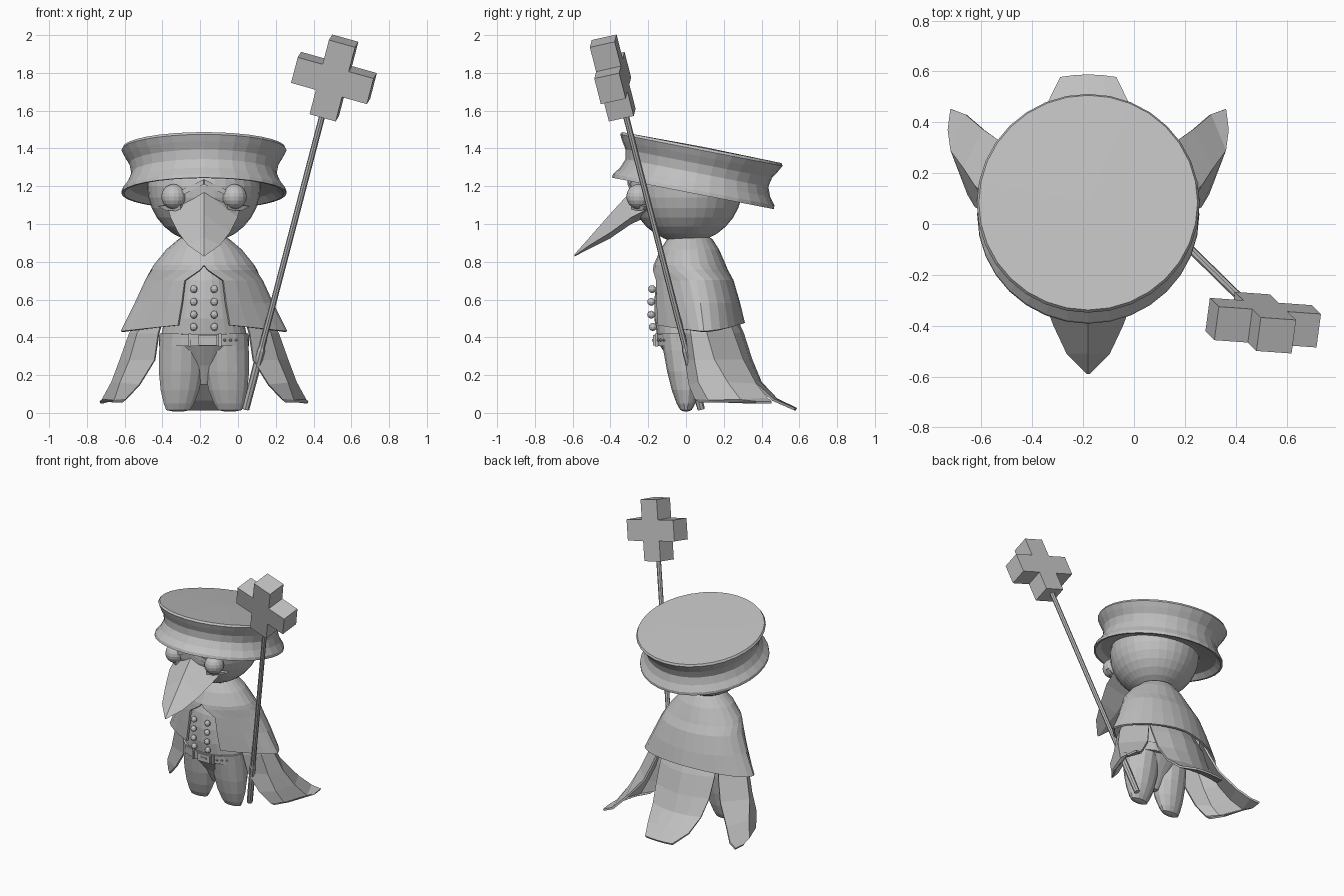
import bpy, bmesh, math
from mathutils import Vector, Matrix

CX = -0.18  # symmetry line of the figure
grey = bpy.data.materials.new("plain_grey")
grey.diffuse_color = (0.53, 0.53, 0.53, 1)


def add(name, bm, thick=0):
    bmesh.ops.remove_doubles(bm, verts=bm.verts, dist=0.0005)
    bmesh.ops.recalc_face_normals(bm, faces=bm.faces)
    me = bpy.data.meshes.new(name)
    bm.to_mesh(me)
    bm.free()
    ob = bpy.data.objects.new(name, me)
    bpy.context.collection.objects.link(ob)
    me.materials.append(grey)
    if thick:
        mod = ob.modifiers.new("cloth", 'SOLIDIFY')
        mod.thickness = thick
        mod.offset = 0
    return ob


def loft(name, rows, closed=False, caps=False, thick=0, mat=None):
    """Skin a list of equally long point rows."""
    bm = bmesh.new()
    vs = [[bm.verts.new(p) for p in r] for r in rows]
    n = len(rows[0])
    for a, b in zip(vs, vs[1:]):
        for i in range(n if closed else n - 1):
            j = (i + 1) % n
            bm.faces.new((a[i], a[j], b[j], b[i]))
    if caps:
        bm.faces.new(vs[0])
        bm.faces.new(vs[-1])
    if mat:
        bm.transform(mat)
    return add(name, bm, thick)


def ring(z, rx, ry, x=0, y=0, n=24):
    return [(x + rx * math.sin(2 * math.pi * i / n),
             y - ry * math.cos(2 * math.pi * i / n), z) for i in range(n)]


def ball(name, loc, r, seg, rings, scale=(1, 1, 1), top=1):
    bm = bmesh.new()
    bmesh.ops.create_uvsphere(bm, u_segments=seg, v_segments=rings, radius=r)
    for v in bm.verts:
        if v.co.z > 0:
            v.co.z *= top
    bm.transform(Matrix.Translation(loc) @ Matrix.Diagonal((*scale, 1)))
    return add(name, bm)


def box(name, loc, size):
    bm = bmesh.new()
    bmesh.ops.create_cube(bm, size=1)
    bm.transform(Matrix.Translation(loc) @ Matrix.Diagonal((*size, 1)))
    return add(name, bm)


# Head (flattened under the hat) and goggle eyes
ball("head", (CX, 0.0, 1.2), 0.3, 32, 16, top=0.55)
for s in (-1, 1):
    ball("eye", (CX + s * 0.16, -0.25, 1.145), 0.066, 16, 10)
    # mask corner and brow strap beside each eye
    loft("mask_corner", [[(CX + s * 0.12, -0.28, 1.11), (CX + s * 0.12, -0.28, 1.07)],
                         [(CX + s * 0.24, -0.21, 1.095), (CX + s * 0.2, -0.22, 1.075)]], thick=0.02)
    loft("brow_strap", [[(CX, -0.3, 1.235), (CX, -0.3, 1.21)],
                        [(CX + s * 0.14, -0.27, 1.17), (CX + s * 0.14, -0.27, 1.14)]], thick=0.02)

# Beak: kite sections (y, ridge z, half width, side z, keel z)
beak = [(-0.2, 1.25, 0.19, 1.08, 1.04), (-0.29, 1.175, 0.178, 1.035, 1.0),
        (-0.4, 1.055, 0.137, 0.955, 0.925), (-0.51, 0.93, 0.085, 0.888, 0.87),
        (-0.59, 0.84, 0.006, 0.832, 0.828)]
loft("beak", [[(CX, y, t), (CX + w, y, m), (CX, y, k), (CX - w, y, m)]
              for y, t, w, m, k in beak], closed=True, caps=True)

# Hat: tilted lathe, open below with an inner lining
tilt = Matrix.Translation((CX, 0.037, 1.162)) @ Matrix.Rotation(math.radians(-11), 4, 'X')
hat = [(0.05, 0.28), (0.03, 0.39), (0.0, 0.424), (0.0, 0.437), (0.02, 0.435), (0.06, 0.405),
       (0.11, 0.385), (0.16, 0.395), (0.2, 0.42), (0.233, 0.438), (0.247, 0.43), (0.252, 0.01)]
loft("hat", [ring(z, r, r, n=32) for z, r in hat], closed=True, caps=True, mat=tilt)

# Torso with crotch, trousers, belt
torso = [(0.15, 0.03, 0.02), (0.25, 0.11, 0.07), (0.36, 0.225, 0.14), (0.42, 0.225, 0.155),
         (0.5, 0.205, 0.168), (0.6, 0.18, 0.168), (0.7, 0.155, 0.155), (0.8, 0.12, 0.12),
         (0.93, 0.08, 0.08)]
loft("torso", [ring(z, a, b, CX) for z, a, b in torso], closed=True, caps=True)
leg = [(0.42, 0.115, 0.135, 0.12), (0.33, 0.12, 0.12, 0.12), (0.22, 0.12, 0.1, 0.122),
       (0.12, 0.105, 0.075, 0.127), (0.05, 0.082, 0.05, 0.133), (0.015, 0.066, 0.03, 0.136),
       (0.008, 0.03, 0.012, 0.136)]
for s in (-1, 1):
    loft("trouser_leg", [ring(z, a, b, CX + s * c, 0.0, 14) for z, a, b, c in leg],
         closed=True, caps=True)
belt = [(0.355, 0.22, 0.14), (0.355, 0.238, 0.162), (0.415, 0.238, 0.166), (0.415, 0.21, 0.14)]
loft("belt", [ring(z, a, b, CX) for z, a, b in belt], closed=True)
box("belt_buckle", (CX + 0.02, -0.167, 0.385), (0.1, 0.016, 0.054))
box("buckle_pin", (CX + 0.02, -0.177, 0.385), (0.045, 0.008, 0.014))
for x in (-0.075, 0.085):
    box("belt_loop", (CX + x, -0.157, 0.385), (0.014, 0.016, 0.068))
for x in (0.11, 0.14, 0.17):
    y = -0.165 * math.sqrt(1 - (x / 0.238) ** 2)
    ball("belt_stud", (CX + x, y, 0.385), 0.008, 8, 5)

# Two columns of coat buttons
for s in (-1, 1):
    for z, y in ((0.455, -0.16), (0.52, -0.168), (0.588, -0.168), (0.655, -0.163)):
        ball("coat_button", (CX + s * 0.055, y - 0.016, z), 0.021, 10, 6)

# Shoulder cape: (z, rx, front reach, back reach, centre y, half opening, front exponent)
cape = [(0.935, 0.08, 0.08, 0.08, 0.02, 0, 2), (0.915, 0.13, 0.115, 0.115, 0.02, 0, 2),
        (0.86, 0.195, 0.15, 0.15, 0.02, 0, 1.9), (0.78, 0.26, 0.19, 0.18, 0.025, 0, 1.75),
        (0.755, 0.275, 0.205, 0.18, 0.035, 0.02, 1.7), (0.7, 0.305, 0.235, 0.19, 0.055, 0.1, 1.55),
        (0.58, 0.36, 0.265, 0.205, 0.075, 0.115, 1.4), (0.43, 0.435, 0.295, 0.215, 0.09, 0.135, 1.2)]


def super_point(a, rx, rf, rb, n):
    s, c = math.sin(a), math.cos(a)
    if c <= 0:
        n = min(2, n + 0.5)
    p = 2 / n
    x = math.copysign(abs(s) ** p, s) * rx
    y = -(c ** p) * rf if c > 0 else abs(c) ** p * rb
    return x, y


rows = []
N = 24
for k, (z, rx, rf, rb, cy, gap, n) in enumerate(cape):
    a0 = math.asin((gap / rx) ** (n / 2))
    row = []
    for i in range(N + 1):
        a = a0 + (2 * math.pi - 2 * a0) * i / N
        x, y = super_point(a, rx, rf, rb, n)
        lift = 0.045 * math.cos(a) ** 2 if k == len(cape) - 1 else 0
        row.append((CX + x, cy + y, z + lift))
    rows.append(row)
loft("shoulder_cape", rows, thick=0.014)

# Side coat tails: rows from waist to hem, each from front edge to rear edge
tail = [[(0.2, -0.05, 0.55), (0.28, 0.02, 0.55), (0.31, 0.1, 0.55), (0.23, 0.2, 0.55)],
        [(0.24, -0.03, 0.42), (0.35, 0.03, 0.42), (0.39, 0.11, 0.42), (0.26, 0.25, 0.42)],
        [(0.26, 0.0, 0.28), (0.39, 0.05, 0.28), (0.44, 0.15, 0.28), (0.31, 0.3, 0.28)],
        [(0.34, 0.02, 0.15), (0.44, 0.07, 0.16), (0.485, 0.22, 0.16), (0.41, 0.37, 0.15)],
        [(0.41, 0.05, 0.075), (0.47, 0.12, 0.07), (0.535, 0.29, 0.07), (0.48, 0.43, 0.075)],
        [(0.425, 0.07, 0.06), (0.48, 0.16, 0.06), (0.55, 0.37, 0.055), (0.54, 0.452, 0.055)]]
for s in (-1, 1):
    loft("side_coat_tail", [[(CX + s * x, y, z) for x, y, z in r] for r in tail], thick=0.014)

# Back coat tail: (z, half width, edge y, middle y)
back = [(0.55, 0.2, 0.17, 0.24), (0.42, 0.22, 0.235, 0.3), (0.28, 0.215, 0.29, 0.345),
        (0.16, 0.195, 0.36, 0.395), (0.07, 0.165, 0.46, 0.48), (0.02, 0.11, 0.575, 0.585)]
loft("back_coat_tail", [[(CX + f * w, m + (e - m) * f * f, z) for f in (-1, -0.5, 0, 0.5, 1)]
                        for z, w, e, m in back], thick=0.014)

# Staff with thicker foot, topped by a cross
foot, top = Vector((0.04, 0.08, 0.02)), Vector((0.453, -0.325, 1.6))
up = (top - foot).normalized()
d = Vector((0.13, 0.97, 0.217))
d = (d - up * d.dot(up)).normalized()
w = d.cross(up)
frame = Matrix((w, d, up)).transposed().to_4x4()
length = (top - foot).length
loft("staff", [ring(z, r, r, n=8) for z, r in ((0, 0.02), (0.33, 0.022), (0.35, 0.016), (length, 0.016))],
     closed=True, caps=True, mat=Matrix.Translation(foot) @ frame)
A, L = 0.072, 0.209
outline = [(A, L), (A, A), (L, A), (L, -A), (A, -A), (A, -L),
           (-A, -L), (-A, -A), (-L, -A), (-L, A), (-A, A), (-A, L)]
loft("staff_cross", [[(x, y, z) for x, z in outline] for y in (-0.068, 0.068)], closed=True,
     caps=True, mat=Matrix.Translation((0.508, -0.388, 1.773)) @ frame)
